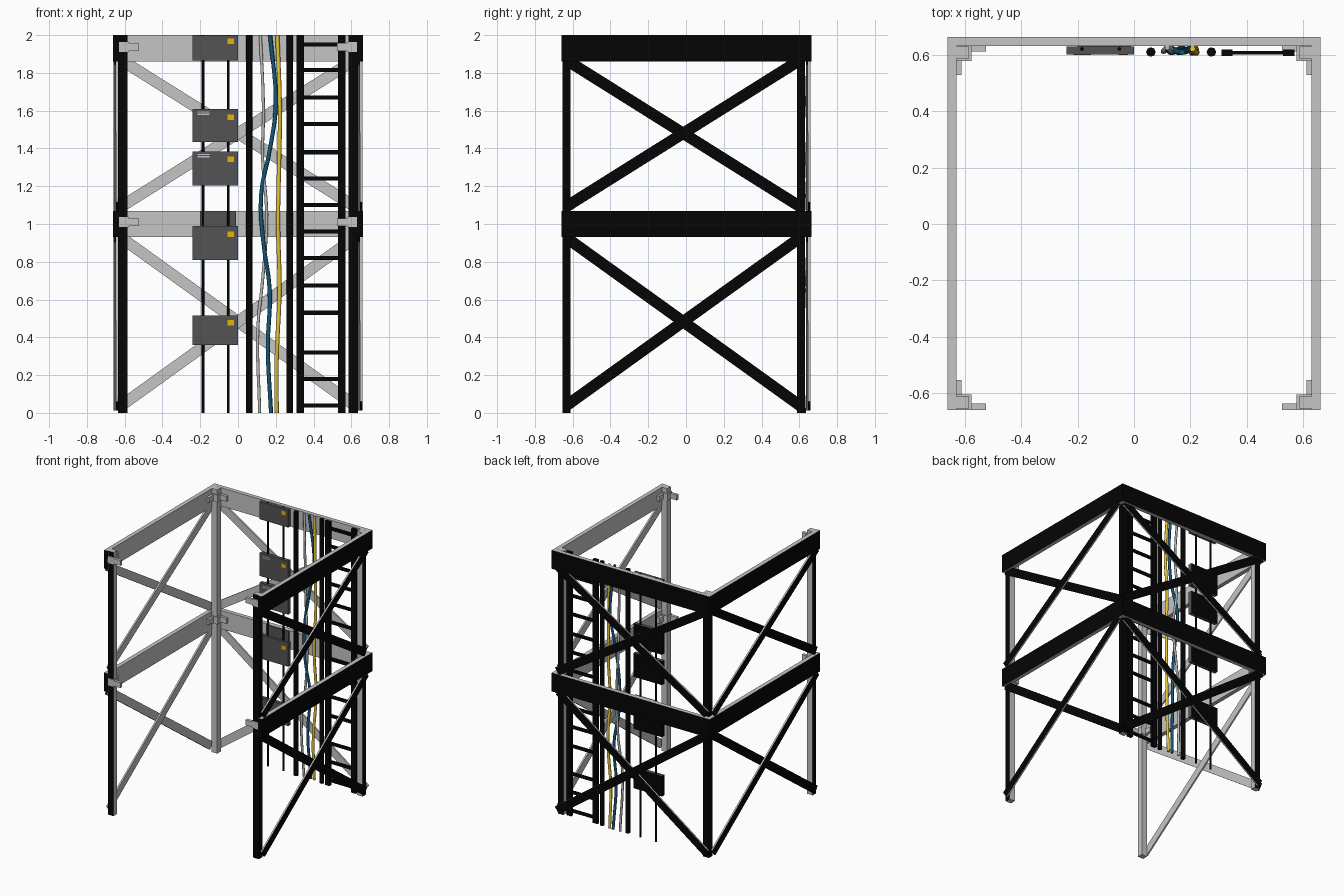
import bpy, bmesh, math
from mathutils import Matrix, Vector

if "Cube" in bpy.data.objects:
    bpy.data.objects.remove(bpy.data.objects["Cube"])


def mat(name, rgb):
    m = bpy.data.materials.new(name)
    m.diffuse_color = (*rgb, 1)
    m.use_nodes = True
    m.node_tree.nodes["Principled BSDF"].inputs["Base Color"].default_value = m.diffuse_color
    return m


STEEL = mat("light_steel", (0.56, 0.56, 0.56))
BLACK = mat("black", (0.0015, 0.0015, 0.0015))
BOXGREY = mat("box_grey", (0.088, 0.088, 0.088))
YELLOW = mat("cable_yellow", (0.8, 0.56, 0.035))
STICKER = mat("sticker_yellow", (0.8, 0.47, 0.0))
BLUE = mat("cable_blue", (0.008, 0.095, 0.2))
CABLE = mat("cable_grey", (0.5, 0.5, 0.5))


def finish(name, bm, mats, outward=False):
    """Turn a bmesh into an object; faces looking out of the tower take the second material."""
    bmesh.ops.recalc_face_normals(bm, faces=bm.faces)
    if outward:
        for f in bm.faces:
            c, n = f.calc_center_median(), f.normal
            f.material_index = 1 if c.x * n.x + c.y * n.y > 0.2 else 0
    me = bpy.data.meshes.new(name)
    bm.to_mesh(me)
    bm.free()
    for m in mats:
        me.materials.append(m)
    ob = bpy.data.objects.new(name, me)
    bpy.context.collection.objects.link(ob)
    return ob


def add_box(bm, x0, x1, y0, y1, z0, z1):
    m = Matrix.Translation(((x0 + x1) / 2, (y0 + y1) / 2, (z0 + z1) / 2))
    m = m @ Matrix.Diagonal((abs(x1 - x0), abs(y1 - y0), abs(z1 - z0), 1))
    bmesh.ops.create_cube(bm, size=1, matrix=m)


def box(name, dims, mats, outward=False):
    bm = bmesh.new()
    add_box(bm, *dims)
    return finish(name, bm, mats, outward)


def brace(name, wall, shift, z0, z1, depth):
    """Flat diagonal bar in the back wall, turned onto the chosen wall."""
    a, b = Vector((-0.622 + shift, depth, z0)), Vector((0.622 + shift, depth, z1))
    d = b - a
    ang = -math.atan2(d.z, d.x)
    m = Matrix.Rotation(wall, 4, 'Z') @ Matrix.Translation((a + b) / 2)
    m = m @ Matrix.Rotation(ang, 4, 'Y') @ Matrix.Diagonal((d.length, 0.012, 0.06, 1))
    bm = bmesh.new()
    bmesh.ops.create_cube(bm, size=1, matrix=m)
    finish(name, bm, [STEEL, BLACK], True)


def tube(name, pts, r, m, sides_res=1, spline='POLY'):
    cu = bpy.data.curves.new(name, 'CURVE')
    cu.dimensions = '3D'
    cu.bevel_depth = r
    cu.bevel_resolution = sides_res
    cu.use_fill_caps = True
    cu.resolution_u = 4
    if spline == 'POLY':
        s = cu.splines.new('POLY')
        s.points.add(len(pts) - 1)
        for p, q in zip(s.points, pts):
            p.co = (*q, 1)
    else:
        s = cu.splines.new('BEZIER')
        s.bezier_points.add(len(pts) - 1)
        for p, q in zip(s.bezier_points, pts):
            p.co = q
            p.handle_left_type = p.handle_right_type = 'AUTO'
    cu.materials.append(m)
    ob = bpy.data.objects.new(name, cu)
    bpy.context.collection.objects.link(ob)


FRAME = [STEEL, BLACK]

# horizontal beams and crossed braces on left, back and right walls
for lvl, (z0, z1) in {"middle": (0.93, 1.07), "top": (1.86, 2.0)}.items():
    box(f"back_{lvl}_beam", (-0.662, 0.662, 0.632, 0.664, z0, z1), FRAME, True)
    for side, s in (("left", -1), ("right", 1)):
        box(f"{side}_{lvl}_beam", (s * 0.662, s * 0.63, -0.66, 0.632, z0, z1), FRAME, True)
for wall, ang, sh in (("back", 0, 0), ("left", math.pi / 2, -0.015), ("right", -math.pi / 2, 0.015)):
    for lvl, lo, hi in (("lower", 0.036, 0.93), ("upper", 1.09, 1.87)):
        brace(f"{wall}_{lvl}_brace_rising", ang, sh, lo, hi, 0.641)
        brace(f"{wall}_{lvl}_brace_falling", ang, sh, hi, lo, 0.653)

# corner posts with clamps
for sx, xn in ((-1, "left"), (1, "right")):
    for sy, yn in ((-1, "front"), (1, "back")):
        ya, yb = (-0.655, -0.612) if sy < 0 else (0.588, 0.631)
        box(f"{yn}_{xn}_post", (sx * 0.586, sx * 0.634, ya, yb, 0, 2.0), FRAME, True)
        for i, z in enumerate((1.01, 1.937)):
            bm = bmesh.new()
            o = 0.66 if sy < 0 else 0.634
            add_box(bm, sx * 0.645, sx * 0.525, sy * o, sy * (o - 0.022), z - 0.02, z + 0.02)
            add_box(bm, sx * 0.632, sx * 0.612, sy * o, sy * (o - 0.105), z - 0.02, z + 0.02)
            add_box(bm, sx * 0.64, sx * 0.578, sy * o, sy * (o - 0.055), z - 0.027, z + 0.027)
            finish(f"{yn}_{xn}_clamp_{i}", bm, [STEEL])

# ladder
for n, x in (("left", 0.33), ("right", 0.55)):
    box(f"ladder_{n}_rail", (x - 0.02, x + 0.02, 0.597, 0.62, 0, 2), [BLACK])
bm = bmesh.new()
for z in (0.04, 0.18, 0.32, 0.53, 0.675, 0.82, 0.96, 1.10, 1.24, 1.38, 1.53, 1.67, 1.815, 1.95):
    add_box(bm, 0.34, 0.54, 0.602, 0.615, z - 0.011, z + 0.011)
finish("ladder_rungs", bm, [BLACK])

# straight pipes and thin conduits
for n, x, y, r in (("left_pipe", 0.06, 0.611, 0.017), ("right_pipe", 0.275, 0.611, 0.017),
                   ("left_conduit", -0.185, 0.622, 0.007), ("right_conduit", -0.052, 0.622, 0.007)):
    tube(n, [(x, y, 0), (x, y, 2)], r, BLACK, 2)

# loose hanging cables: (x, z) points
cables = {
    "grey_cable": (CABLE, 0.009, 0.619, [(0.115, 0), (0.105, 0.45), (0.13, 0.7), (0.152, 1.05),
                                        (0.13, 1.35), (0.135, 1.6), (0.118, 2)]),
    "blue_cable": (BLUE, 0.011, 0.617, [(0.175, 0), (0.158, 0.35), (0.168, 0.65), (0.135, 0.9),
                                       (0.122, 1.15), (0.17, 1.4), (0.2, 1.63), (0.17, 2)]),
    "yellow_cable": (YELLOW, 0.011, 0.615, [(0.205, 0), (0.205, 0.3), (0.22, 0.65), (0.212, 1),
                                           (0.217, 1.3), (0.222, 1.6), (0.208, 2)]),
}
for n, (m, r, y, pts) in cables.items():
    path = [(x, y + 0.007 * (-1) ** i, z) for i, (x, z) in enumerate(pts)]
    tube(n, path, r, m, 1, 'BEZIER')

# junction boxes with warning stickers and label strips
for i, (z0, z1, zl) in enumerate(((0.36, 0.515, 0.478), (0.81, 0.99, 0.945), (1.205, 1.385, 1.342),
                                  (1.435, 1.61, 1.565), (1.865, 1.998, 1.967))):
    box(f"junction_box_{i}", (-0.24, 0.0, 0.602, 0.63, z0, z1), [BOXGREY, BLACK], True)
    box(f"warning_sticker_{i}", (-0.055, -0.022, 0.6, 0.602, zl - 0.015, zl + 0.015), [STICKER])
    if i in (2, 3):
        for k in (0, 1):
            z = z1 - 0.017 - 0.012 * k
            box(f"label_strip_{i}_{k}", (-0.215, -0.152, 0.6, 0.602, z - 0.003, z + 0.003), [STEEL])
box("cable_inlet", (-0.2, -0.01, 0.62, 0.632, 0.99, 1.07), [BOXGREY, BLACK], True)
